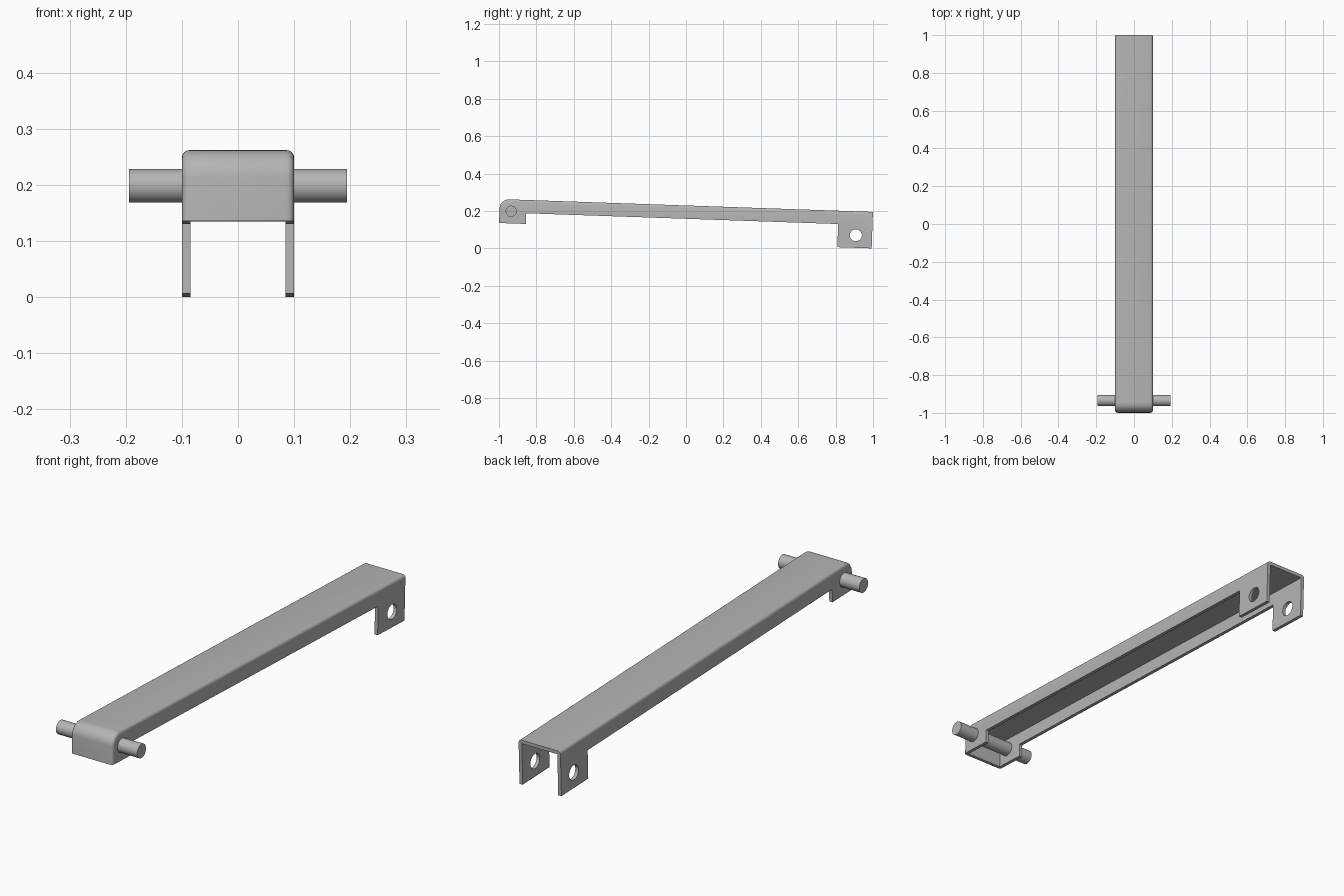
import bpy, bmesh
from math import sin, cos, pi, radians
from mathutils import Matrix, Vector

cube = bpy.data.objects.get("Cube")
if cube:
    bpy.data.objects.remove(cube, do_unlink=True)

HALF, WALL, ROUND = 0.1, 0.015, 0.05
FRONT, BACK, DEPTH = -0.9957, 1.0, 0.071
TILT = Matrix.Translation((0, 0, 0.2295)) @ Matrix.Rotation(radians(-1.97), 4, 'X')

steel = bpy.data.materials.new("grey_steel")
steel.use_nodes = True
steel.diffuse_color = (0.46, 0.46, 0.46, 1)
steel.node_tree.nodes["Principled BSDF"].inputs["Base Color"].default_value = steel.diffuse_color


def arc(y, z, r, start, end, steps):
    angles = [start + (end - start) * i / steps for i in range(steps + 1)]
    return [(y + r * cos(a), z + r * sin(a)) for a in angles]


def extrude_profile(name, points, x0, x1, bevel_rule=None):
    """Side profile in (y, z), extruded from x0 to x1."""
    bm = bmesh.new()
    face = bm.faces.new([bm.verts.new((x0, y, z)) for y, z in points])
    new = bmesh.ops.extrude_face_region(bm, geom=[face])["geom"]
    bmesh.ops.translate(bm, vec=(x1 - x0, 0, 0),
                        verts=[v for v in new if isinstance(v, bmesh.types.BMVert)])
    bmesh.ops.recalc_face_normals(bm, faces=bm.faces)
    if bevel_rule:
        bmesh.ops.bevel(bm, geom=[e for e in bm.edges if bevel_rule(e)], offset=0.013,
                        segments=4, profile=0.5, affect='EDGES')
    mesh = bpy.data.meshes.new(name)
    bm.to_mesh(mesh)
    bm.free()
    mesh.materials.append(steel)
    obj = bpy.data.objects.new(name, mesh)
    obj.matrix_world = TILT
    bpy.context.collection.objects.link(obj)
    return obj


def on_folded_edge(e):
    # long folds along the top and down the front end
    a, b = (v.co for v in e.verts)
    mid = (a + b) / 2
    return abs(a.x - b.x) < 1e-5 and (mid.z > -ROUND and mid.y < BACK - 0.01 or mid.y < FRONT + 1e-4)


# Channel: side outline with a short front lug and a deep rear lug
corner = (FRONT + ROUND, -ROUND)
outline = [(FRONT, -0.128)] + arc(*corner, ROUND, pi, pi / 2, 10) + [
    (BACK, 0), (BACK, -0.195), (0.8165, -0.195), (0.8165, -DEPTH),
    (-0.852, -DEPTH), (-0.852, -0.128)]
channel = extrude_profile("channel_arm", outline, -HALF, HALF, on_folded_edge)

# Cutters: hollow inside, open below and at the back, and the rear lug holes
hollow = [(FRONT + WALL, -0.3)] + arc(*corner, ROUND - WALL, pi, pi / 2, 10) + [
    (1.1, -WALL), (1.1, -0.3)]
cutters = [
    extrude_profile("hollow_cutter", hollow, WALL - HALF, HALF - WALL),
    extrude_profile("lug_hole_cutter", arc(0.913, -0.128, 0.032, 0, 2 * pi, 32)[:-1], -0.2, 0.2)]
for cutter in cutters:
    mod = channel.modifiers.new(cutter.name, 'BOOLEAN')
    mod.operation, mod.solver, mod.object = 'DIFFERENCE', 'EXACT', cutter
bpy.context.view_layer.update()
cut_mesh = bpy.data.meshes.new_from_object(
    channel.evaluated_get(bpy.context.evaluated_depsgraph_get()))
channel.modifiers.clear()
channel.data = cut_mesh
for cutter in cutters:
    bpy.data.objects.remove(cutter, do_unlink=True)

# Cross pin through the front lugs
pin = extrude_profile("pivot_pin", arc(-0.933, -0.063, 0.03, 0, 2 * pi, 32)[:-1], -0.194, 0.194)

bpy.ops.object.select_all(action='DESELECT')
for obj in (channel, pin):
    obj.select_set(True)
bpy.context.view_layer.objects.active = channel
bpy.ops.object.shade_smooth_by_angle(angle=radians(30))
